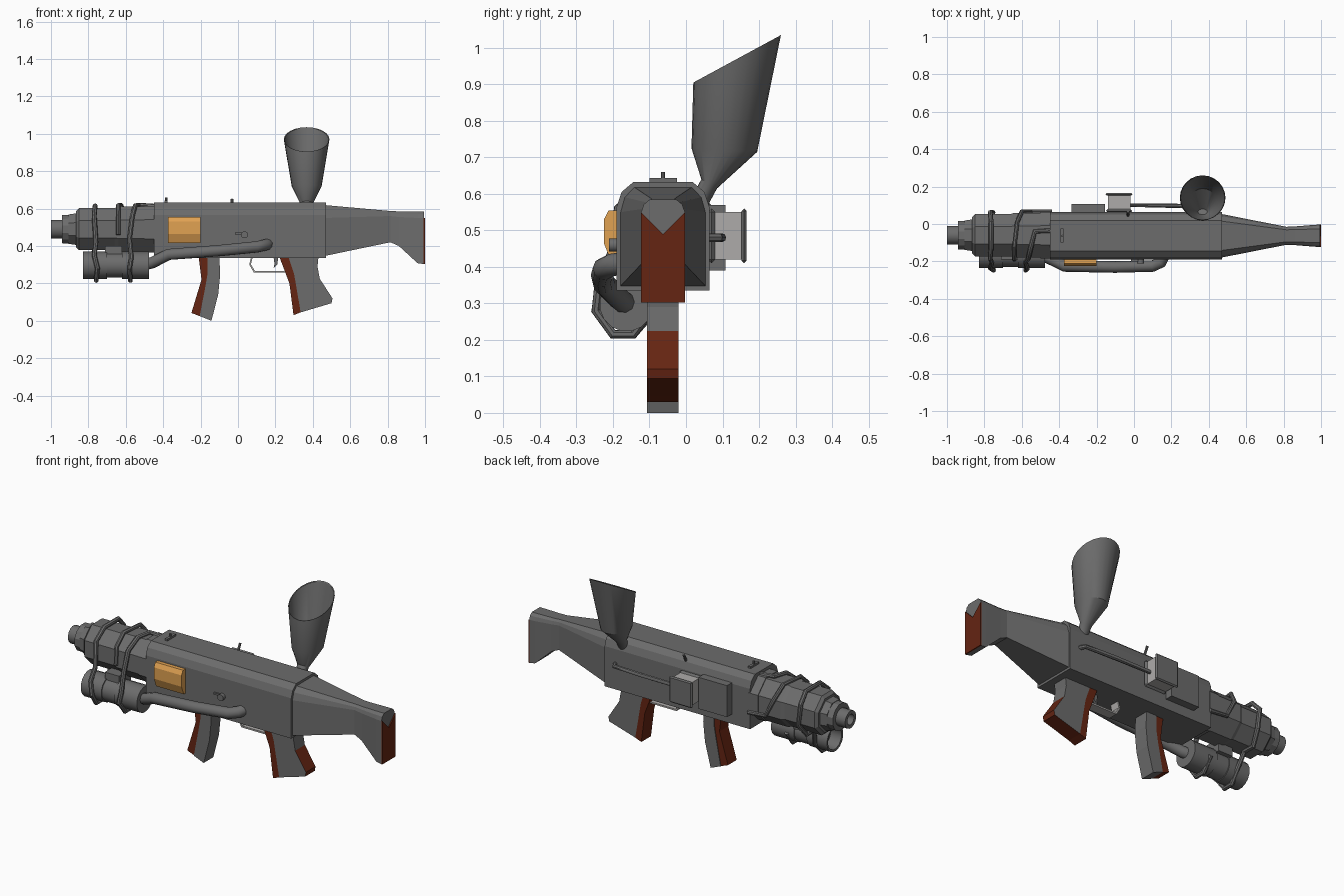
import bpy, bmesh, math

def material(name, rgb):
    m = bpy.data.materials.new(name)
    m.diffuse_color = (*rgb, 1)
    return m

GREY = material("gun_grey", (0.15, 0.15, 0.15))
BROWN = material("dark_wood", (0.13, 0.018, 0.006))
AMBER = material("amber", (0.75, 0.36, 0.085))
LIGHT = material("light_metal", (0.42, 0.41, 0.40))
CY, CZ = -0.06, 0.49      # barrel axis

def finish(name, bm, mats, smooth=None):
    bmesh.ops.recalc_face_normals(bm, faces=bm.faces[:])
    me = bpy.data.meshes.new(name)
    bm.to_mesh(me)
    bm.free()
    ob = bpy.data.objects.new(name, me)
    bpy.context.collection.objects.link(ob)
    for m in mats:
        me.materials.append(m)
    if smooth:
        bpy.ops.object.select_all(action='DESELECT')
        ob.select_set(True)
        bpy.context.view_layer.objects.active = ob
        bpy.ops.object.shade_smooth_by_angle(angle=math.radians(smooth))
    return ob

def loft(name, rings, mat=GREY, caps=True, smooth=None):
    bm = bmesh.new()
    vs = [[bm.verts.new(p) for p in r] for r in rings]
    n = len(vs[0])
    for a, b in zip(vs, vs[1:]):
        for i in range(n):
            j = (i + 1) % n
            bm.faces.new((a[i], a[j], b[j], b[i]))
    if caps:
        bm.faces.new(vs[0])
        bm.faces.new(vs[-1])
    return finish(name, bm, [mat], smooth)

def box(name, x, y, z, mat=GREY, bevel=0):
    ring = lambda yy: [(x[0], yy, z[0]), (x[1], yy, z[0]), (x[1], yy, z[1]), (x[0], yy, z[1])]
    ob = loft(name, [ring(y[0]), ring(y[1])], mat)
    if bevel:
        b = ob.modifiers.new("bevel", 'BEVEL')
        b.width, b.segments = bevel, 1
    return ob

def slab(name, pts, y, mat=GREY):
    """Side outline (x, z) extruded across y."""
    return loft(name, [[(px, yy, pz) for px, pz in pts] for yy in y], mat)

def turned(name, stations, n, y=CY, z=CZ, mat=GREY, smooth=None):
    """Stations of (x, radius) turned about a lengthwise axis."""
    return loft(name, [[(x, y + r * math.cos(2 * math.pi * (i + .5) / n),
                         z + r * math.sin(2 * math.pi * (i + .5) / n)) for i in range(n)]
                       for x, r in stations], mat, smooth=smooth)

def pipe(name, pts, r, mat=GREY, cyclic=False, res=2):
    cu = bpy.data.curves.new(name, 'CURVE')
    cu.dimensions = '3D'
    cu.bevel_depth, cu.bevel_resolution, cu.use_fill_caps = r, res, True
    sp = cu.splines.new('POLY')
    sp.points.add(len(pts) - 1)
    for p, c in zip(sp.points, pts):
        p.co = (*c, 1)
    sp.use_cyclic_u = cyclic
    cu.materials.append(mat)
    ob = bpy.data.objects.new(name, cu)
    bpy.context.collection.objects.link(ob)
    bpy.ops.object.select_all(action='DESELECT')
    ob.select_set(True)
    bpy.context.view_layer.objects.active = ob
    bpy.ops.object.convert(target='MESH')
    bpy.ops.object.shade_smooth_by_angle(angle=math.radians(40))

def section(x, w, bottom, side, top, flat):
    """Square-bottomed, round-shouldered cross-section."""
    k = (w - flat) * 0.3
    half = [(w, bottom), (w, side), (w - k, side + (top - side) * 0.6), (flat, top)]
    return ([(x, CY - 0.003 + y, z) for y, z in half] +
            [(x, CY - 0.003 - y, z) for y, z in reversed(half)])

# receiver and stock
loft("receiver", [section(x, 0.127, 0.335, 0.565, 0.632, 0.082) for x in (-0.45, 0.47)])
loft("stock", [section(0.47, 0.116, 0.348, 0.55, 0.618, 0.078),
               section(0.815, 0.048, 0.42, 0.56, 0.587, 0.032),
               section(0.86, 0.050, 0.40, 0.555, 0.585, 0.033),
               section(0.96, 0.058, 0.308, 0.55, 0.585, 0.036),
               section(0.994, 0.060, 0.303, 0.55, 0.585, 0.036)])
butt = [(-0.123, 0.303), (-0.003, 0.303), (-0.003, 0.55), (-0.063, 0.49), (-0.123, 0.55)]
loft("butt_plate", [[(x, y, z) for y, z in butt] for x in (0.993, 1.0)], BROWN)

# faceted shroud and barrel with a bored muzzle
turned("shroud_rear", [(-0.66, 0.122), (-0.64, 0.13), (-0.44, 0.13)], 8)
turned("shroud_front", [(-0.865, 0.105), (-0.85, 0.122), (-0.65, 0.122)], 8)
turned("shroud_collar", [(-0.50, 0.135), (-0.44, 0.135)], 8)
turned("barrel_step", [(-0.905, 0.085), (-0.86, 0.092)], 8)
turned("barrel_base", [(-0.94, 0.078), (-0.88, 0.08)], 12)
turned("muzzle", [(-0.9, 0.05), (-1.0, 0.05), (-1.0, 0.03), (-0.93, 0.03)], 16, smooth=40)

# underslung canister with its mount
turned("canister", [(-0.76, 0.05), (-0.76, 0.06), (-0.828, 0.062), (-0.83, 0.074),
                    (-0.70, 0.074), (-0.70, 0.068), (-0.62, 0.068), (-0.62, 0.074),
                    (-0.475, 0.074)], 16, -0.163, 0.297, smooth=40)
box("canister_mount", (-0.71, -0.62), (-0.19, -0.08), (0.33, 0.40))

# hoop around shroud and canister
hoop = [(0.01, 0.615), (-0.12, 0.615), (-0.185, 0.56), (-0.205, 0.42), (-0.235, 0.35),
        (-0.247, 0.28), (-0.20, 0.215), (-0.145, 0.215), (-0.09, 0.28), (-0.06, 0.37),
        (0.01, 0.37), (0.062, 0.44), (0.062, 0.56)]
pipe("front_hoop", [(-0.76 + 0.01 * math.sin(z * 30), y, z) for y, z in hoop], 0.013, cyclic=True)

# hoses running over the shroud
pipe("left_hose", [(-0.44, -0.035, 0.612), (-0.53, -0.04, 0.618), (-0.55, -0.12, 0.615),
                   (-0.565, -0.185, 0.56), (-0.58, -0.203, 0.44), (-0.57, -0.24, 0.34),
                   (-0.58, -0.247, 0.28), (-0.575, -0.20, 0.215), (-0.575, -0.145, 0.215),
                   (-0.575, -0.09, 0.29)], 0.013)
pipe("right_hose", [(-0.44, 0.066, 0.43), (-0.55, 0.066, 0.44), (-0.60, 0.066, 0.54),
                    (-0.625, 0.01, 0.618), (-0.64, -0.12, 0.618), (-0.64, -0.185, 0.56),
                    (-0.64, -0.19, 0.46)], 0.012)

# feed tube from canister to receiver
pipe("feed_tube", [(-0.50, -0.165, 0.30), (-0.46, -0.18, 0.31), (-0.37, -0.225, 0.355),
                   (-0.10, -0.23, 0.375), (0.10, -0.225, 0.395), (0.145, -0.205, 0.405),
                   (0.16, -0.17, 0.41)], 0.031, res=3)

# amber side panel, folded below its middle
panel = [(-0.18, 0.555), (-0.212, 0.555), (-0.225, 0.53), (-0.225, 0.465), (-0.205, 0.415), (-0.18, 0.415)]
loft("side_panel", [[(x, y, z) for y, z in panel] for x in (-0.375, -0.2)], AMBER)

# pistol grip: wood front strip, wood heel and base
Y = (-0.107, -0.02)
slab("rear_grip_strip", [(0.222, 0.34), (0.27, 0.34), (0.30, 0.25), (0.335, 0.045), (0.297, 0.03), (0.275, 0.20)], Y, BROWN)
grip = slab("rear_grip", [(0.27, 0.34), (0.43, 0.34), (0.425, 0.29), (0.437, 0.225), (0.505, 0.12),
                          (0.50, 0.094), (0.335, 0.045), (0.30, 0.25)], Y)
grip.data.materials.append(BROWN)
for f in grip.data.polygons:
    if abs(f.normal.y) < 0.5 and f.center.z < 0.2:
        f.material_index = 1

# curved fore grip with wood front strip
slab("fore_grip_strip", [(-0.21, 0.34), (-0.163, 0.34), (-0.163, 0.25), (-0.175, 0.18), (-0.205, 0.025),
                         (-0.249, 0.042), (-0.195, 0.22)], (Y[0] + 0.004, Y[1] - 0.004), BROWN)
slab("fore_grip", [(-0.163, 0.34), (-0.1, 0.34), (-0.095, 0.25), (-0.106, 0.14), (-0.142, 0.0),
                   (-0.205, 0.025), (-0.175, 0.18), (-0.163, 0.25)], Y)

# trigger guard strip and trigger
guard = [(0.07, 0.34), (0.06, 0.30), (0.085, 0.258), (0.27, 0.258)]
inner = [(0.27, 0.267), (0.09, 0.267), (0.069, 0.302), (0.079, 0.34)]
slab("trigger_guard", guard + inner, (-0.09, -0.035), LIGHT)
slab("trigger", [(0.19, 0.34), (0.215, 0.34), (0.21, 0.30), (0.19, 0.28), (0.195, 0.305)], (-0.07, -0.055))

# slanted horn on the right shoulder, open at the top
def horn_ring(ay, az, by, bz, rx, n=24):
    ring = []
    for i in range(n):
        c, s = math.cos(2 * math.pi * i / n), math.sin(2 * math.pi * i / n)
        t = (1 + c) / 2
        ring.append((0.367 + rx * s, ay + (by - ay) * t, az + (bz - az) * t))
    return ring

loft("horn", [horn_ring(0.01, 0.58, 0.05, 0.55, 0.026), horn_ring(0.042, 0.64, 0.085, 0.615, 0.034),
              horn_ring(0.015, 0.725, 0.195, 0.715, 0.08), horn_ring(0.02, 0.905, 0.26, 1.035, 0.122),
              horn_ring(0.024, 0.905, 0.256, 1.031, 0.118), horn_ring(0.02, 0.727, 0.19, 0.718, 0.076),
              horn_ring(0.05, 0.645, 0.08, 0.625, 0.025)], smooth=30)

# right side: plate, drum box with rims, and long rod
box("side_plate", (-0.335, -0.155), (0.05, 0.108), (0.39, 0.57))
box("drum_box", (-0.14, -0.02), (0.05, 0.155), (0.42, 0.55), LIGHT)
box("drum_inner_rim", (-0.15, -0.01), (0.06, 0.08), (0.41, 0.56), bevel=0.02)
box("drum_outer_cap", (-0.153, -0.007), (0.152, 0.166), (0.41, 0.56), bevel=0.02)
pipe("side_rod", [(-0.03, 0.06, 0.475), (-0.03, 0.10, 0.48), (0.20, 0.098, 0.48), (0.39, 0.09, 0.48),
                  (0.41, 0.05, 0.48)], 0.012)

# selector knob and lever, sight and cocking pin
pipe("selector_knob", [(0.035, -0.18, 0.46), (0.035, -0.211, 0.46)], 0.019, res=3)
box("selector_lever", (-0.015, 0.035), (-0.2, -0.18), (0.462, 0.472))
box("sight_base", (-0.392, -0.376), (-0.10, -0.025), (0.62, 0.643))
pipe("sight_post", [(-0.384, -0.063, 0.63), (-0.384, -0.063, 0.66)], 0.006)
pipe("cocking_pin", [(-0.032, 0.03, 0.58), (-0.032, 0.066, 0.65)], 0.007)
